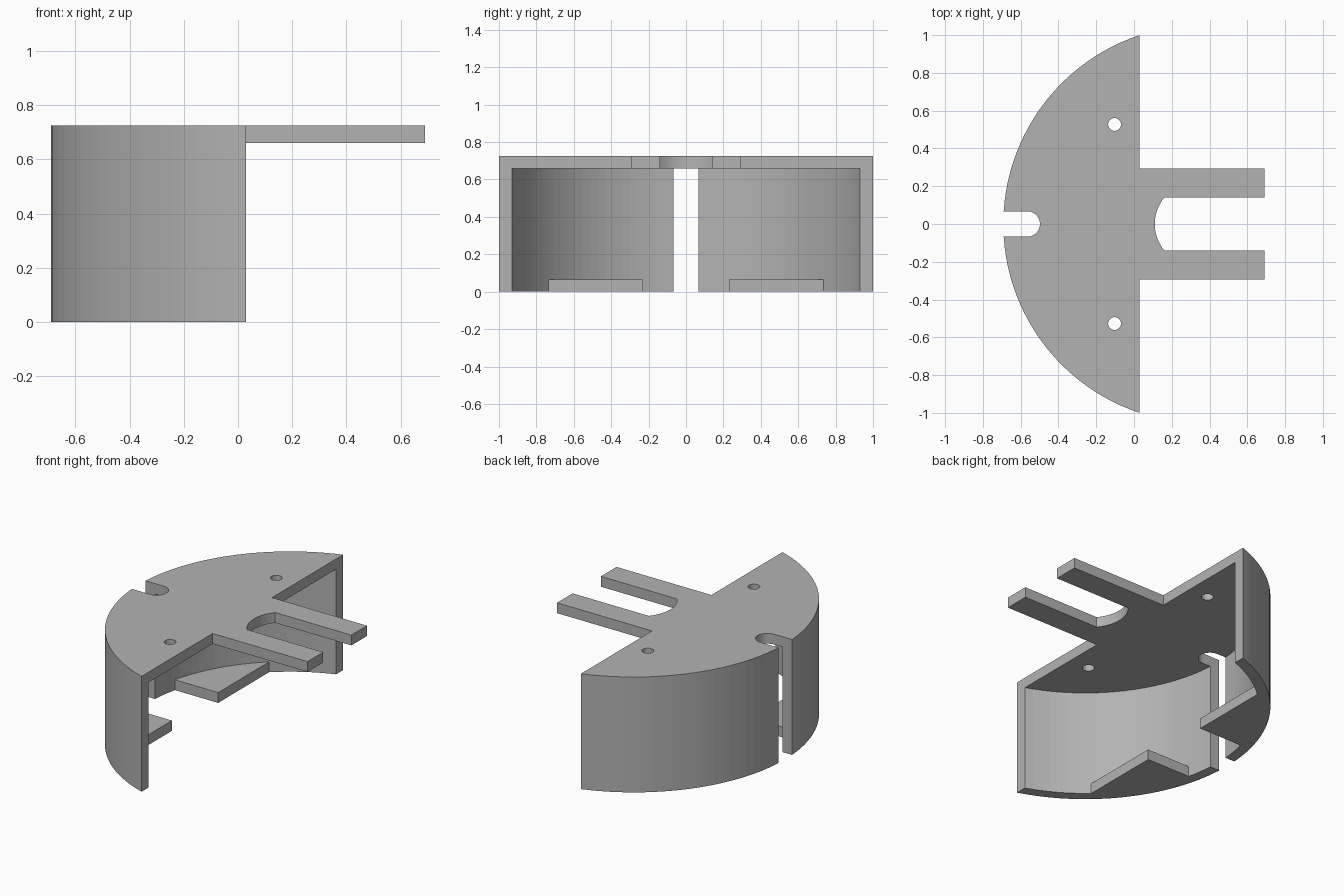
import bpy, bmesh
from math import asin, sin, cos, pi, sqrt

cube = bpy.data.objects.get("Cube")
if cube:
    bpy.data.objects.remove(cube, do_unlink=True)

CX, R_OUT, R_IN = 0.3615, 1.0535, 0.988   # shell arc centre and radii
HEIGHT, THICK = 0.725, 0.065
FRONT_X, SLOT = 0.03, 0.067

grey = bpy.data.materials.new("plain grey")
grey.use_nodes = True
colour = (0.45, 0.45, 0.45, 1)
grey.diffuse_color = colour
grey.node_tree.nodes["Principled BSDF"].inputs["Base Color"].default_value = colour


def arc(cx, cy, r, a0, a1, n):
    return [(cx + r * cos(a0 + (a1 - a0) * i / n), cy + r * sin(a0 + (a1 - a0) * i / n))
            for i in range(n + 1)]


def shell_arc(r, y0, y1, n=24):
    """Arc of the curved wall running from y0 to y1."""
    return arc(CX, 0, r, pi - asin(y0 / r), pi - asin(y1 / r), n)


def flip(points):
    return [(x, -y) for x, y in reversed(points)]


def prism(name, loops, z0, z1):
    """Extrude an outline, with optional hole outlines, from z0 to z1."""
    bm = bmesh.new()
    for loop in loops:
        vs = [bm.verts.new((x, y, z0)) for x, y in loop]
        for a, b in zip(vs, vs[1:] + vs[:1]):
            bm.edges.new((a, b))
    bmesh.ops.triangle_fill(bm, edges=bm.edges[:], use_beauty=True)
    top = bmesh.ops.extrude_face_region(bm, geom=bm.faces[:], use_keep_orig=True)["geom"]
    bmesh.ops.translate(bm, vec=(0, 0, z1 - z0),
                        verts=[g for g in top if isinstance(g, bmesh.types.BMVert)])
    bmesh.ops.recalc_face_normals(bm, faces=bm.faces[:])
    mesh = bpy.data.meshes.new(name)
    bm.to_mesh(mesh)
    bm.free()
    mesh.materials.append(grey)
    obj = bpy.data.objects.new(name, mesh)
    bpy.context.collection.objects.link(obj)
    return obj


# Top plate: curved back, rounded slot, two prongs and an arched notch
back = shell_arc(R_OUT, 1, SLOT)
slot_end = arc(-0.565, 0, SLOT, pi / 2, -pi / 2, 16)
notch_half = asin(0.14 / 0.22)
notch = arc(0.33, 0, 0.22, pi + notch_half, pi - notch_half, 16)
prong = [(0.69, 0.14), (0.69, 0.295), (FRONT_X, 0.295)]
outline = back + slot_end + flip(back) + flip(prong) + notch + prong
holes = [arc(-0.103, s * 0.527, 0.034, 0, 2 * pi * 23 / 24, 23) for s in (1, -1)]
body = prism("bracket_body", [outline] + holes, HEIGHT - THICK, HEIGHT)

# Curved walls and bottom corner tabs on both sides
inner_end = sqrt(R_IN ** 2 - (FRONT_X - CX) ** 2)
wall = shell_arc(R_OUT, 1, SLOT) + shell_arc(R_IN, SLOT, inner_end)
middle = (R_IN + R_OUT) / 2
tab_x = CX - sqrt(R_IN ** 2 - 0.735 ** 2)
tab_outer = sqrt(middle ** 2 - (tab_x - CX) ** 2)
tab = shell_arc(middle, tab_outer, 0.23) + [(tab_x, 0.23)]
parts = []
for side, shape in (("left", lambda p: p), ("right", flip)):
    parts.append(prism(side + "_wall", [shape(wall)], 0, HEIGHT))
    parts.append(prism(side + "_tab", [shape(tab)], 0, THICK))

# Fuse everything into one solid
bpy.context.view_layer.objects.active = body
for part in parts:
    mod = body.modifiers.new("join", "BOOLEAN")
    mod.operation, mod.solver, mod.object = "UNION", "EXACT", part
    bpy.ops.object.modifier_apply(modifier=mod.name)
    bpy.data.objects.remove(part, do_unlink=True)

# Merge coplanar triangles into clean flat faces
bm = bmesh.new()
bm.from_mesh(body.data)
bmesh.ops.remove_doubles(bm, verts=bm.verts[:], dist=1e-5)
bmesh.ops.dissolve_limit(bm, angle_limit=0.01, verts=bm.verts[:], edges=bm.edges[:])
bm.to_mesh(body.data)
bm.free()
